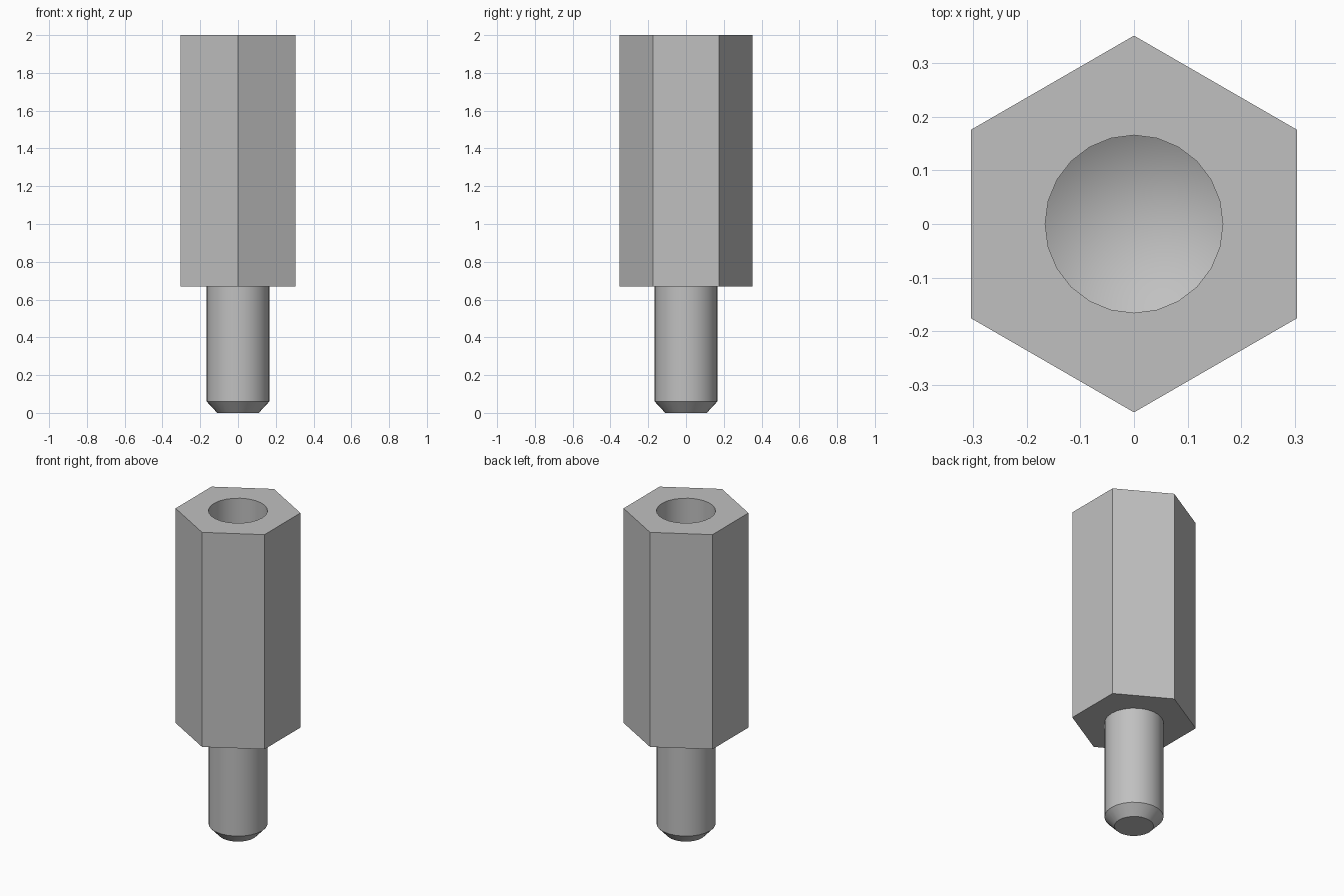
import bpy
import bmesh
import math

cube = bpy.data.objects.get("Cube")
if cube:
    bpy.data.objects.remove(cube, do_unlink=True)

SEGMENTS = 24
STUD_R, TIP_R, HEX_R = 0.166, 0.11, 0.352
CHAMFER_Z, SHOULDER_Z, TOP_Z = 0.06, 0.67, 2.0
HOLE_FLOOR_Z, HOLE_APEX_Z = 1.1, 1.0

# Plain grey metal
metal = bpy.data.materials.new("grey metal")
metal.use_nodes = True
colour = (0.53, 0.53, 0.53, 1)
metal.diffuse_color = colour
metal.node_tree.nodes["Principled BSDF"].inputs["Base Color"].default_value = colour

bm = bmesh.new()


def ring(radius, z, sides=SEGMENTS):
    """Closed loop of vertices, with one corner on the +y axis."""
    verts = []
    for i in range(sides):
        a = math.pi / 2 + math.tau * i / sides
        verts.append(bm.verts.new((radius * math.cos(a), radius * math.sin(a), z)))
    for a, b in zip(verts, verts[1:] + verts[:1]):
        bm.edges.new((a, b))
    return verts


def loop_edges(verts):
    return [bm.edges.get((a, b)) for a, b in zip(verts, verts[1:] + verts[:1])]


def wall(low, high):
    n = len(low)
    for i in range(n):
        j = (i + 1) % n
        bm.faces.new((low[i], low[j], high[j], high[i]))


def flat_collar(outer, inner):
    """Flat face between the hexagon and a round opening."""
    bmesh.ops.triangle_fill(bm, edges=loop_edges(outer) + loop_edges(inner),
                            use_beauty=True)


# Round stud with chamfered tip
tip = ring(TIP_R, 0)
chamfer = ring(STUD_R, CHAMFER_Z)
stud_top = ring(STUD_R, SHOULDER_Z)
bm.faces.new(tip)
wall(tip, chamfer)
wall(chamfer, stud_top)

# Hexagonal body
hex_low = ring(HEX_R, SHOULDER_Z, 6)
hex_high = ring(HEX_R, TOP_Z, 6)
wall(hex_low, hex_high)
flat_collar(hex_low, stud_top)

# Drilled hole with conical bottom
rim = ring(STUD_R, TOP_Z)
floor = ring(STUD_R, HOLE_FLOOR_Z)
flat_collar(hex_high, rim)
wall(floor, rim)
apex = bm.verts.new((0, 0, HOLE_APEX_Z))
for a, b in zip(floor, floor[1:] + floor[:1]):
    bm.faces.new((a, b, apex))

bmesh.ops.recalc_face_normals(bm, faces=bm.faces[:])
mesh = bpy.data.meshes.new("hex_standoff")
bm.to_mesh(mesh)
bm.free()
mesh.materials.append(metal)

standoff = bpy.data.objects.new("hex_standoff", mesh)
bpy.context.collection.objects.link(standoff)
bpy.ops.object.select_all(action="DESELECT")
standoff.select_set(True)
bpy.context.view_layer.objects.active = standoff
bpy.ops.object.shade_smooth_by_angle(angle=math.radians(35))
